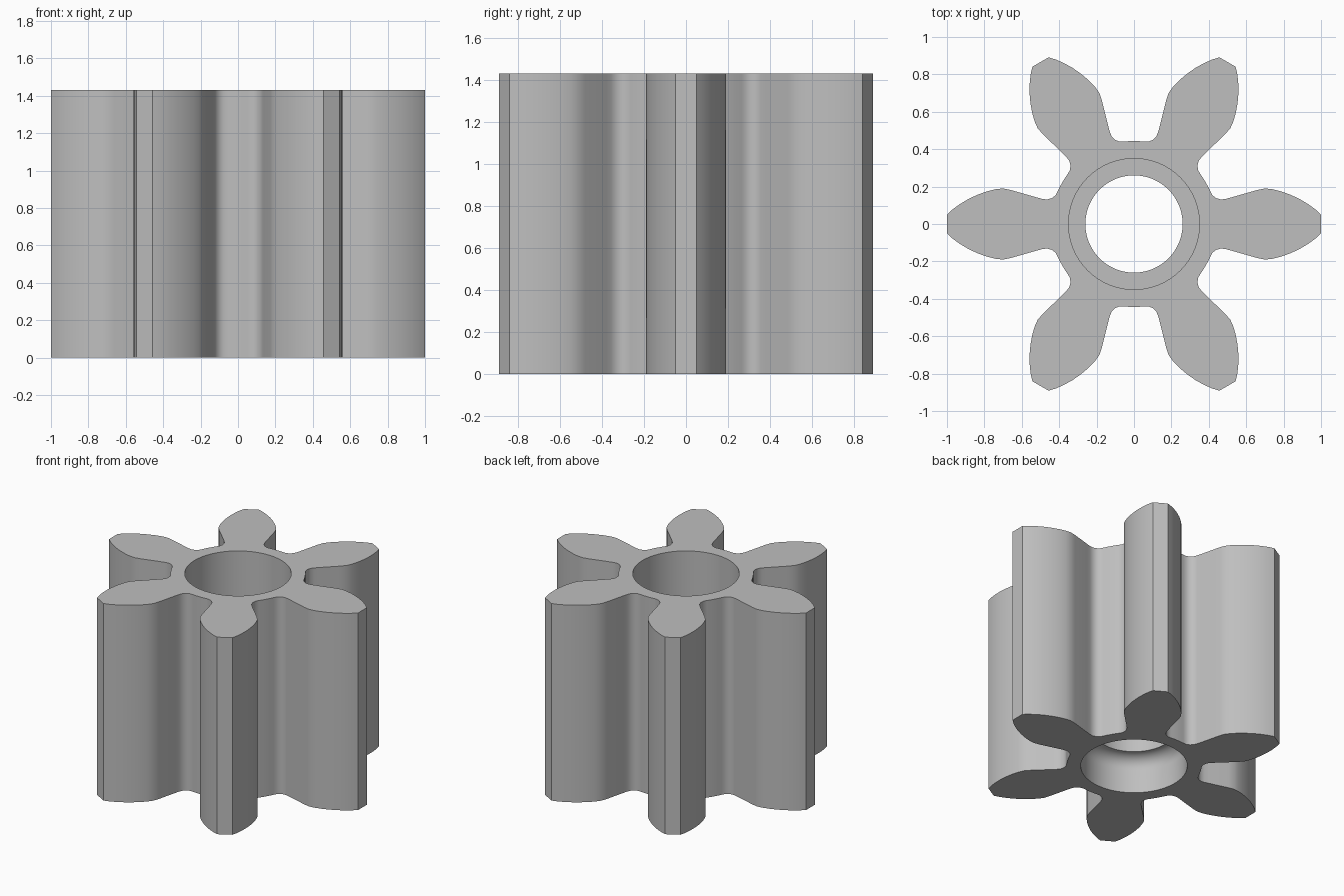
import bpy
import bmesh
from math import sin, cos, pi, radians
from mathutils import Matrix, Vector

cube = bpy.data.objects.get("Cube")
if cube:
    bpy.data.objects.remove(cube)

HEIGHT = 1.43
TEETH = 6
SEGMENTS = 96
BORE, LIP, FILLET = 0.35, 0.26, 0.09
LIP_BOTTOM, LIP_TOP = 0.26, 0.6

# Upper flank of one tooth, from the tip down to the root
flank = [(1.0, 0.05), (0.97, 0.078), (0.93, 0.107), (0.885, 0.134),
         (0.835, 0.157), (0.785, 0.175), (0.74, 0.186), (0.70, 0.19),
         (0.66, 0.182), (0.52, 0.142), (0.49, 0.134), (0.465, 0.131),
         (0.44, 0.138), (0.42, 0.153), (0.408, 0.175), (0.396, 0.2)]


def gear_outline():
    """Mirror the flank into a tooth and repeat it round the centre."""
    tooth = [(x, -y) for x, y in reversed(flank)] + flank
    points = []
    for i in range(TEETH):
        turn = Matrix.Rotation(i * 2 * pi / TEETH, 3, 'Z')
        points += [turn @ Vector((x, y, 0)) for x, y in tooth]
    return points


def ring(bm, radius, z):
    return [bm.verts.new((radius * cos(a), radius * sin(a), z))
            for a in (2 * pi * i / SEGMENTS for i in range(SEGMENTS))]


def wall(bm, low, high):
    """Join two matching closed loops with quads."""
    n = len(low)
    for i in range(n):
        j = (i + 1) % n
        bm.faces.new((low[i], low[j], high[j], high[i]))


def loop_edges(bm, loop):
    return [bm.edges.get((loop[i - 1], loop[i])) for i in range(len(loop))]


bm = bmesh.new()

# Toothed outer wall
outline = gear_outline()
outer_low = [bm.verts.new(p) for p in outline]
outer_high = [bm.verts.new(p + Vector((0, 0, HEIGHT))) for p in outline]
wall(bm, outer_low, outer_high)

# Stepped bore: rounded shoulder below, flat shoulder above
profile = [(BORE, 0.0)]
for i in range(9):
    a = radians(90) * i / 8
    profile.append((BORE - FILLET * (1 - cos(a)),
                    LIP_BOTTOM - FILLET + FILLET * sin(a)))
profile += [(LIP, LIP_TOP), (BORE, LIP_TOP), (BORE, HEIGHT)]
rings = [ring(bm, r, z) for r, z in profile]
for low, high in zip(rings, rings[1:]):
    wall(bm, low, high)

# End faces between the outline and the bore
for outer, inner, up in ((outer_low, rings[0], -1), (outer_high, rings[-1], 1)):
    bmesh.ops.triangle_fill(bm, use_beauty=True, normal=(0, 0, up),
                            edges=loop_edges(bm, outer) + loop_edges(bm, inner))

bmesh.ops.recalc_face_normals(bm, faces=bm.faces)
mesh = bpy.data.meshes.new("gear")
bm.to_mesh(mesh)
bm.free()
gear = bpy.data.objects.new("gear", mesh)
bpy.context.collection.objects.link(gear)

# Plain grey finish
grey = bpy.data.materials.new("light grey")
grey.use_nodes = True
colour = (0.52, 0.52, 0.52, 1)
grey.diffuse_color = colour
grey.node_tree.nodes["Principled BSDF"].inputs["Base Color"].default_value = colour
mesh.materials.append(grey)

bpy.ops.object.select_all(action='DESELECT')
gear.select_set(True)
bpy.context.view_layer.objects.active = gear
bpy.ops.object.shade_smooth_by_angle(angle=radians(32))
